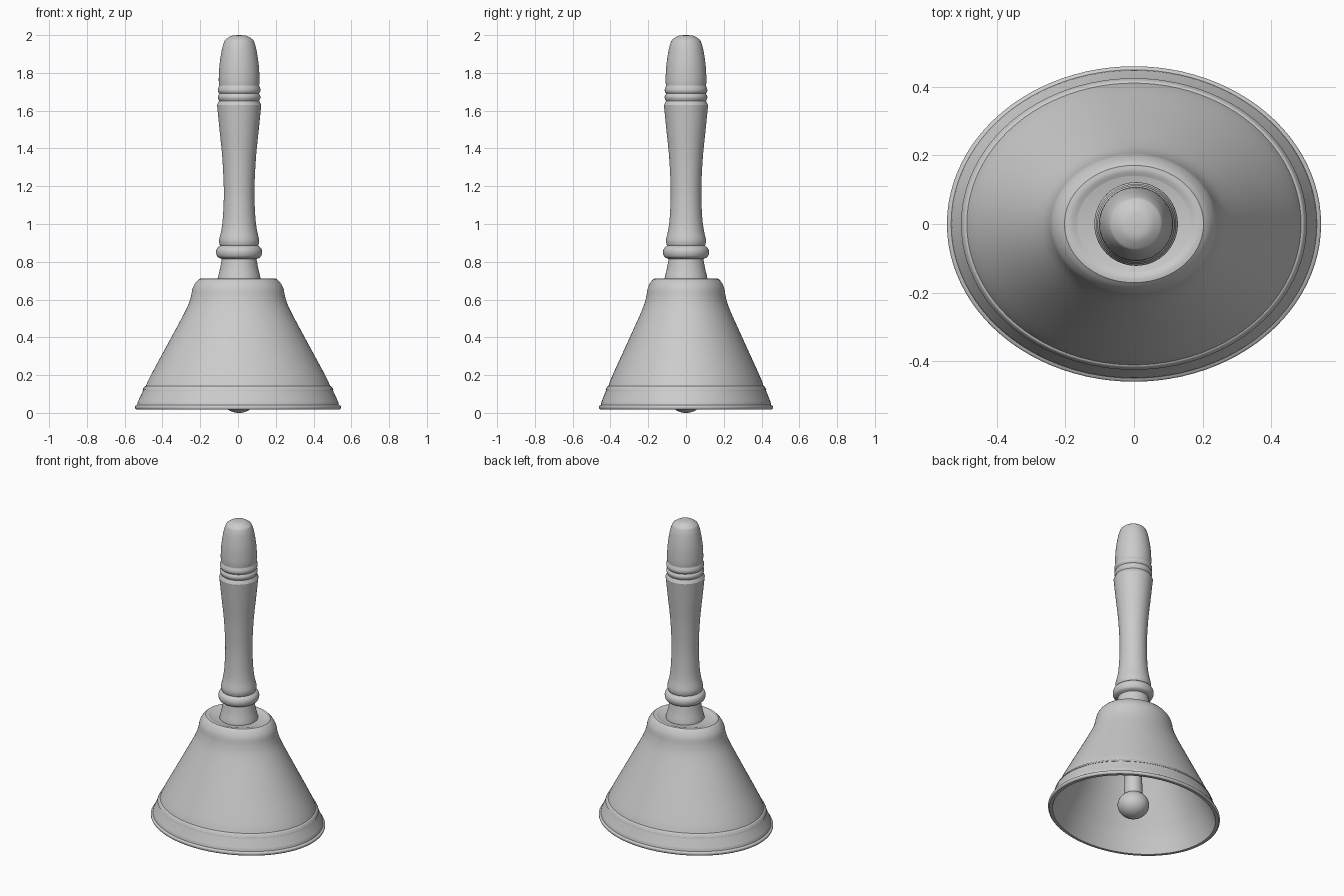
import bpy, bmesh, math

SEG = 96


def smooth_curve(pts, steps=5):
    """Catmull-Rom interpolation through (radius, z) points."""
    out = []
    for i in range(len(pts) - 1):
        p0, p1, p2 = pts[max(i - 1, 0)], pts[i], pts[i + 1]
        p3 = pts[min(i + 2, len(pts) - 1)]
        for s in range(steps):
            t = s / steps
            out.append(tuple(0.5 * (2 * b + (c - a) * t + (2 * a - 5 * b + 4 * c - d) * t ** 2
                                    + (3 * b - a - 3 * c + d) * t ** 3)
                             for a, b, c, d in zip(p0, p1, p2, p3)))
    return out + [pts[-1]]


def lathe(name, sections, x=0.0, y_scale=1.0, closed=False):
    """Spin joined smooth sections around z; section joints stay sharp."""
    prof = []
    for sec in sections:
        for p in (smooth_curve(sec) if len(sec) > 2 else sec):
            if not prof or math.dist(p, prof[-1]) > 1e-5:
                prof.append(p)
    if closed:
        prof.append(prof[0])
    bm = bmesh.new()
    verts = [bm.verts.new((max(r, 0), 0, z)) for r, z in prof]
    edges = [bm.edges.new(e) for e in zip(verts, verts[1:])]
    bmesh.ops.spin(bm, geom=verts + edges, cent=(0, 0, 0), axis=(0, 0, 1),
                   angle=math.tau, steps=SEG, use_duplicate=False)
    bmesh.ops.remove_doubles(bm, verts=bm.verts, dist=1e-5)
    for v in bm.verts:
        v.co.x += x
        v.co.y *= y_scale
    bmesh.ops.recalc_face_normals(bm, faces=bm.faces)
    for f in bm.faces:
        f.smooth = True
    me = bpy.data.meshes.new(name)
    bm.to_mesh(me)
    bm.free()
    me.set_sharp_from_angle(angle=math.radians(32))
    ob = bpy.data.objects.new(name, me)
    bpy.context.collection.objects.link(ob)
    return ob


# Oval bell shell: crown, shoulder, flare, raised band, rim, then the inside
lathe("bell", [
    [(0, 0.703), (0.165, 0.703)],
    [(0.165, 0.703), (0.185, 0.710), (0.203, 0.710)],
    [(0.203, 0.710), (0.222, 0.692), (0.240, 0.660), (0.251, 0.610),
     (0.275, 0.547), (0.353, 0.400), (0.461, 0.200), (0.488, 0.142)],
    [(0.488, 0.142), (0.496, 0.138), (0.505, 0.122)],
    [(0.505, 0.122), (0.503, 0.118), (0.518, 0.085), (0.531, 0.058)],
    [(0.531, 0.058), (0.534, 0.042)],
    [(0.534, 0.042), (0.545, 0.036), (0.545, 0.024), (0.538, 0.017)],
    [(0.538, 0.017), (0.518, 0.017)],
    [(0.518, 0.017), (0.475, 0.120), (0.435, 0.200), (0.328, 0.400),
     (0.250, 0.547), (0.226, 0.610), (0.205, 0.655), (0.150, 0.675)],
    [(0.150, 0.675), (0, 0.675)],
], y_scale=0.843)

# Turned handle: neck, bead, grip, grooved rings, knob and cap
lathe("handle", [
    [(0, 0.690), (0.115, 0.690)],
    [(0.115, 0.690), (0.113, 0.715), (0.101, 0.765), (0.092, 0.815)],
    [(0.092, 0.815), (0.114, 0.826), (0.122, 0.850), (0.116, 0.872), (0.100, 0.885)],
    [(0.100, 0.885), (0.104, 0.895), (0.105, 0.920), (0.093, 0.975), (0.085, 1.050),
     (0.081, 1.180), (0.089, 1.350), (0.104, 1.500), (0.117, 1.630)],
    [(0.117, 1.630), (0.106, 1.652)],
    [(0.106, 1.652), (0.112, 1.665), (0.112, 1.677), (0.105, 1.690)],
    [(0.105, 1.690), (0.112, 1.702), (0.112, 1.716), (0.106, 1.732)],
    [(0.106, 1.732), (0.108, 1.770), (0.103, 1.850), (0.090, 1.930), (0.078, 1.968)],
    [(0.078, 1.968), (0.070, 1.978), (0.040, 1.996), (0, 2.0)],
], x=0.006)

# Clapper: tapered rod ending in a slightly flattened ball
lathe("clapper_rod", [[(0, 0.685), (0.038, 0.685)], [(0.038, 0.685), (0.056, 0.140)],
                      [(0.056, 0.140), (0, 0.140)]], x=0.005)
ball = [(0.094 * math.sin(math.pi * i / 24), 0.082 - 0.082 * math.cos(math.pi * i / 24))
        for i in range(25)]
lathe("clapper_ball", [list(e) for e in zip(ball, ball[1:])], x=0.005)
